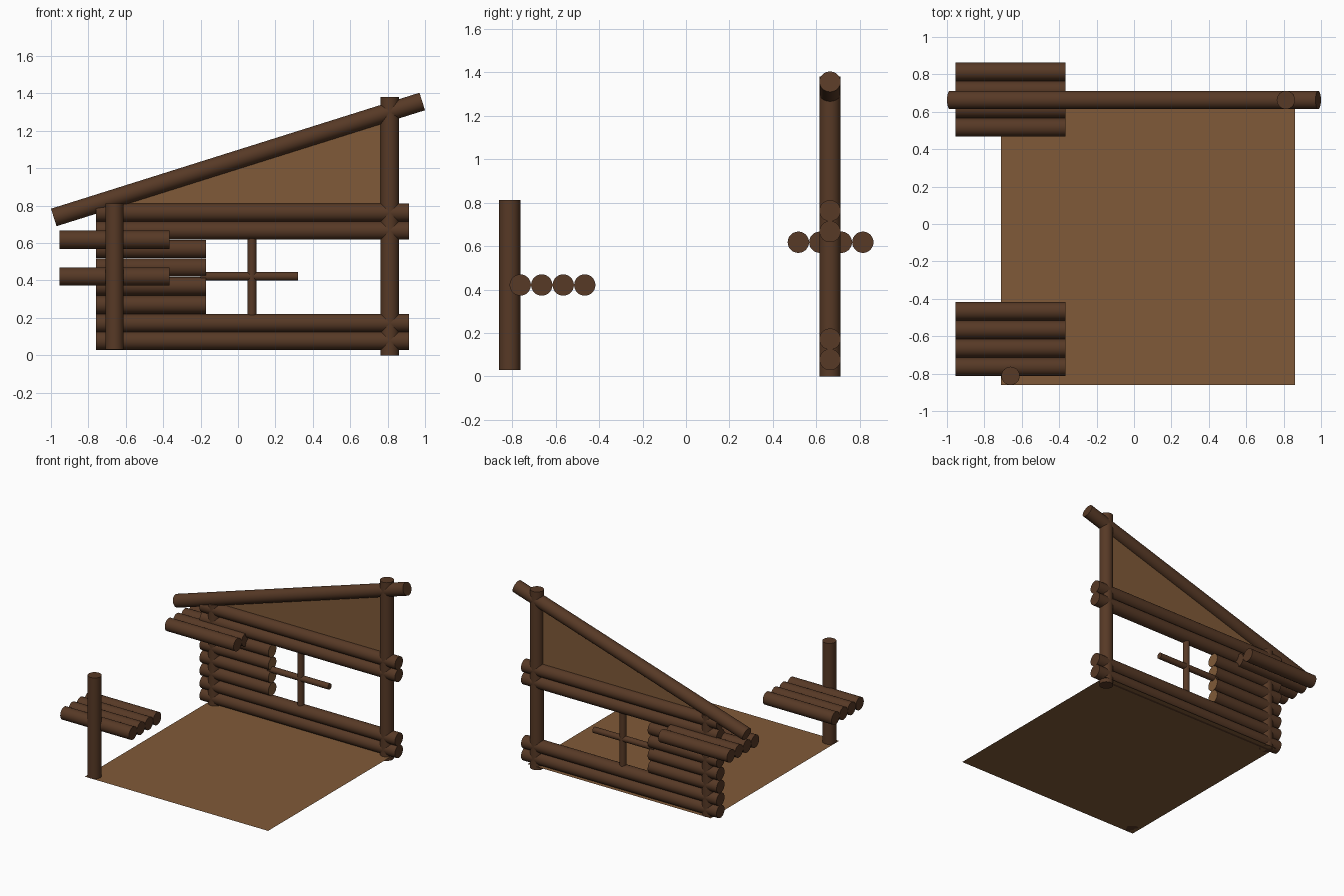
import bpy, bmesh, math
from mathutils import Vector

cube = bpy.data.objects.get("Cube")
if cube:
    bpy.data.objects.remove(cube, do_unlink=True)


def make_material(name, rgb):
    m = bpy.data.materials.new(name)
    m.use_nodes = True
    m.diffuse_color = (*rgb, 1)
    bsdf = m.node_tree.nodes["Principled BSDF"]
    bsdf.inputs["Base Color"].default_value = (*rgb, 1)
    bsdf.inputs["Roughness"].default_value = 0.8
    return m


BARK = make_material("dark bark", (0.095, 0.041, 0.019))
PLANK = make_material("tan plank", (0.216, 0.102, 0.040))

R = 0.049          # log radius
WALL_Y = 0.663     # wall centre line
LEFT_X, RIGHT_X, FRONT_Y = -0.66, 0.812, -0.812


def add_object(name, bm, *mats):
    mesh = bpy.data.meshes.new(name)
    bm.to_mesh(mesh)
    bm.free()
    for m in mats:
        mesh.materials.append(m)
    ob = bpy.data.objects.new(name, mesh)
    bpy.context.collection.objects.link(ob)
    return ob


def log(name, start, end, radius=R, tan_end=False):
    """Round log between two points; tan_end colours the cap at the end point."""
    a, b = Vector(start), Vector(end)
    axis = b - a
    bm = bmesh.new()
    bmesh.ops.create_cone(bm, cap_ends=True, segments=32, radius1=radius,
                          radius2=radius, depth=axis.length)
    for f in bm.faces:
        f.material_index = 1 if tan_end and f.normal.z > 0.9 else 0
    ob = add_object(name, bm, BARK, PLANK)
    ob.location = (a + b) / 2
    ob.rotation_mode = 'QUATERNION'
    ob.rotation_quaternion = axis.to_track_quat('Z', 'Y')
    bpy.ops.object.select_all(action='DESELECT')
    ob.select_set(True)
    bpy.context.view_layer.objects.active = ob
    bpy.ops.object.shade_smooth_by_angle(angle=math.radians(40))
    return ob


def sheet(name, points):
    bm = bmesh.new()
    bm.faces.new([bm.verts.new(p) for p in points])
    return add_object(name, bm, PLANK)


# Floor
sheet("floor", [(-0.71, -0.86, 0.03), (0.86, -0.86, 0.03),
                (0.86, 0.71, 0.03), (-0.71, 0.71, 0.03)])

# Posts
log("front_post", (LEFT_X, FRONT_Y, 0.03), (LEFT_X, FRONT_Y, 0.812))
log("back_short_post", (LEFT_X, WALL_Y, 0.03), (LEFT_X, WALL_Y, 0.812))
log("back_tall_post", (RIGHT_X, WALL_Y, 0), (RIGHT_X, WALL_Y, 1.38))

# Long wall logs below and above the window
for i, z in enumerate((0.078, 0.172, 0.667, 0.763)):
    log(f"wall_log_{i + 1}", (-0.76, WALL_Y, z), (0.915, WALL_Y, z))

# Short wall logs beside the window, with cut ends
for i in range(4):
    z = 0.271 + 0.099 * i
    log(f"short_wall_log_{i + 1}", (-0.76, WALL_Y, z), (-0.17, WALL_Y, z), tan_end=True)

# Window bars
log("window_bar_upright", (0.075, WALL_Y, 0.2), (0.075, WALL_Y, 0.64), 0.024)
log("window_bar_cross", (-0.2, WALL_Y, 0.422), (0.322, WALL_Y, 0.422), 0.023)

# Sloping roof beam and gable panel beneath it
log("roof_beam", (-0.985, WALL_Y, 0.737), (0.985, WALL_Y, 1.357))
sheet("gable_panel", [(LEFT_X, WALL_Y, 0.763), (RIGHT_X, WALL_Y, 0.763),
                      (RIGHT_X, WALL_Y, 1.30), (LEFT_X, WALL_Y, 0.838)])

# Two log shelves
for label, y0, z in (("front", -0.763, 0.421), ("back", 0.517, 0.618)):
    for i in range(4):
        y = y0 + 0.099 * i
        log(f"{label}_shelf_log_{i + 1}", (-0.955, y, z), (-0.366, y, z))
